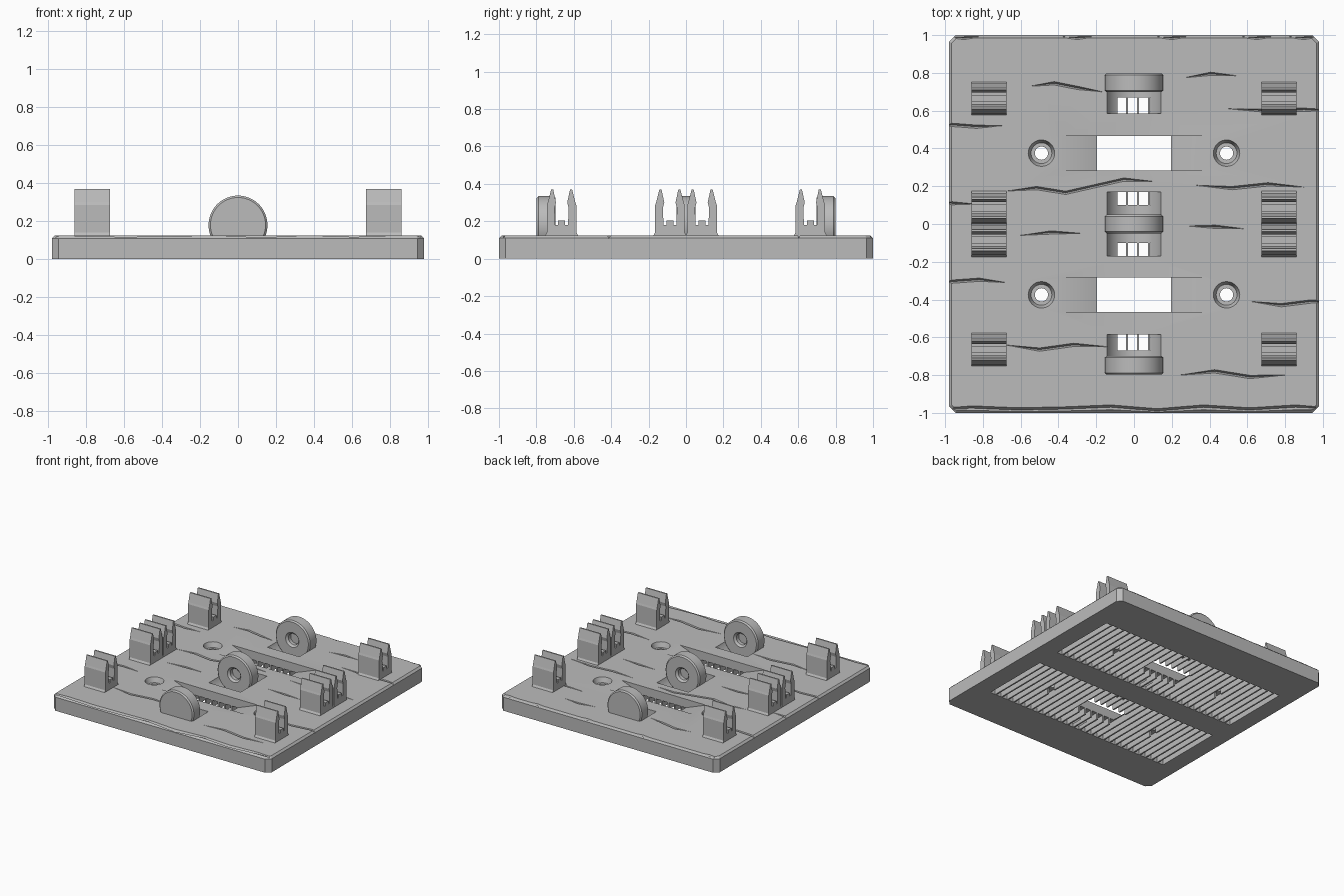
import bpy, bmesh, math
from mathutils import Matrix, Vector

default = bpy.data.objects.get("Cube")
if default:
    bpy.data.objects.remove(default)

grey = bpy.data.materials.new("plain grey")
grey.use_nodes = True
grey.diffuse_color = (0.5, 0.5, 0.5, 1)
grey.node_tree.nodes["Principled BSDF"].inputs["Base Color"].default_value = grey.diffuse_color

TOP = 0.125        # plate surface height
CEILING = 0.055    # roof of the grille slots underneath
AXLE = 0.18        # hub centre height
HUB_R = 0.155


def finish(bm, name):
    bmesh.ops.recalc_face_normals(bm, faces=bm.faces)
    mesh = bpy.data.meshes.new(name)
    bm.to_mesh(mesh)
    bm.free()
    mesh.materials.append(grey)
    obj = bpy.data.objects.new(name, mesh)
    bpy.context.collection.objects.link(obj)
    return obj


def activate(obj):
    bpy.ops.object.select_all(action='DESELECT')
    obj.select_set(True)
    bpy.context.view_layer.objects.active = obj


def smooth(obj):
    activate(obj)
    bpy.ops.object.shade_smooth_by_angle(angle=math.radians(30))


def box(bm, low, high):
    low, high = Vector(low), Vector(high)
    place = Matrix.Translation((low + high) / 2) @ Matrix.Diagonal((*(high - low), 1))
    return bmesh.ops.create_cube(bm, size=1, matrix=place)["verts"]


def prism(bm, outline, depth):
    """Close an outline of points and sweep it along a vector."""
    face = bm.faces.new([bm.verts.new(p) for p in outline])
    swept = bmesh.ops.extrude_face_region(bm, geom=[face])["geom"]
    bmesh.ops.translate(bm, vec=depth, verts=[v for v in swept if isinstance(v, bmesh.types.BMVert)])


def lathe(bm, profile, centre, axis, steps=48):
    """Spin (radius, height) points around an axis through centre."""
    side = Vector((1, 0, 0))
    verts = [bm.verts.new(centre + side * r + axis * h) for r, h in profile]
    edges = [bm.edges.new(pair) for pair in zip(verts, verts[1:])]
    bmesh.ops.spin(bm, geom=verts + edges, cent=centre, axis=axis, angle=math.tau, steps=steps)
    bmesh.ops.remove_doubles(bm, verts=bm.verts, dist=0.0001)


def carve(target, bm, name):
    """Cut the shape in bm out of the target."""
    cutter = finish(bm, name)
    cutter.hide_render = True
    activate(target)
    cut = target.modifiers.new(name, 'BOOLEAN')
    cut.operation = 'DIFFERENCE'
    cut.solver = 'EXACT'
    cut.object = cutter
    bpy.ops.object.modifier_apply(modifier=cut.name)
    bpy.data.objects.remove(cutter)


# Base plate with clipped corners and a chamfered top rim
bm = bmesh.new()
box(bm, (-0.98, -1, 0), (0.98, 1, TOP))
upright = [e for e in bm.edges if abs(e.verts[0].co.z - e.verts[1].co.z) > 0.1]
bmesh.ops.bevel(bm, geom=upright, offset=0.035, segments=1, affect='EDGES')
rim = [e for e in bm.edges if all(v.co.z > 0.1 for v in e.verts)]
bmesh.ops.bevel(bm, geom=rim, offset=0.015, segments=1, affect='EDGES')
plate = finish(bm, "base_plate")

# Grille slots in the underside, leaving thin ribs between them
bm = bmesh.new()
for near, far in ((0.1, 0.67), (-0.67, -0.1)):
    for k in range(-14, 15):
        x = k * 0.058 - 0.008
        box(bm, (x - 0.023, near, -0.1), (x + 0.023, far, CEILING))
carve(plate, bm, "grille_cutter")

# Round troughs beside the hubs
bm = bmesh.new()
for side in (-1, 1):
    for near, far in ((0.04, 0.17), (0.585, 0.71)):
        profile = [(0, near), (HUB_R - 0.002, near), (HUB_R - 0.002, far), (0, far)]
        lathe(bm, profile, Vector((0, 0, AXLE)), Vector((0, side, 0)))
carve(plate, bm, "trough_cutter")

# Windows with a ramp at each end
bm = bmesh.new()
half = [(0.195, -0.1), (0.195, CEILING), (0.38, TOP), (0.38, 0.2)]
section = half + [(-x, z) for x, z in reversed(half)]
for y in (-0.375, 0.375):
    prism(bm, [(x, y - 0.092, z) for x, z in section], (0, 0.184, 0))
carve(plate, bm, "window_cutter")

# Countersunk screw holes
bm = bmesh.new()
for x in (-0.49, 0.49):
    for y in (-0.375, 0.375):
        profile = [(0, -0.1), (0.035, -0.1), (0.035, 0.085), (0.055, 0.085), (0.07, TOP), (0.07, 0.2), (0, 0.2)]
        lathe(bm, profile, Vector((x, y, 0)), Vector((0, 0, 1)), 32)
carve(plate, bm, "screw_hole_cutter")


# Wood cracks: tapered V grooves through evenly spaced kinks
def crack(bm, start, end, kinks, width=0.011, depth=0.025):
    rings = []
    last = len(kinks) - 1
    for i, y in enumerate(kinks):
        x = start + (end - start) * i / last
        taper = 1 if 0 < i < last else 0.15
        w = width * taper
        ring = [(x, y - w, TOP + 0.006), (x, y + w, TOP + 0.006), (x, y, TOP - depth * taper)]
        rings.append([bm.verts.new(p) for p in ring])
    bm.faces.new(rings[0])
    bm.faces.new(rings[-1])
    for a, b in zip(rings, rings[1:]):
        for j in range(3):
            n = (j + 1) % 3
            bm.faces.new((a[j], a[n], b[n], b[j]))


bm = bmesh.new()
crack(bm, -0.55, -0.17, (0.73, 0.745, 0.72, 0.7))
crack(bm, 0.27, 0.54, (0.775, 0.795, 0.785))
crack(bm, 0.5, 1.1, (0.61, 0.6, 0.605, 0.6))
crack(bm, -1.1, -0.7, (0.5, 0.525, 0.515, 0.52))
crack(bm, -0.67, 0.1, (0.175, 0.19, 0.165, 0.2, 0.235, 0.225))
crack(bm, 0.33, 0.9, (0.205, 0.19, 0.21, 0.195))
crack(bm, -1.1, -0.84, (0.13, 0.11, 0.105))
crack(bm, -0.6, -0.28, (-0.06, -0.045, -0.05))
crack(bm, 0.28, 0.58, (-0.01, -0.015, -0.025))
crack(bm, -1.1, -0.68, (-0.31, -0.305, -0.295, -0.31))
crack(bm, 0.62, 1.1, (-0.41, -0.43, -0.41, -0.42))
crack(bm, -0.68, -0.14, (-0.64, -0.665, -0.64, -0.65))
crack(bm, 0.24, 0.8, (-0.8, -0.78, -0.81, -0.8))
carve(plate, bm, "crack_cutter")

# Worn front and back rims
bm = bmesh.new()
crack(bm, -1.1, 1.1, (-0.98, -0.975, -0.985, -0.98, -0.97, -0.99, -0.97, -0.985, -0.97, -0.98), 0.016, 0.02)
for x in (-0.9, -0.3, 0.2, 0.65, 0.9):
    crack(bm, x - 0.12, x + 0.12, (0.995, 0.985, 0.995), 0.012, 0.02)
carve(plate, bm, "rim_cutter")
smooth(plate)

# Round hubs: blind sockets on the end ones, a socket on both sides of the middle one
socket = [(HUB_R - 0.01, 0.05), (0.06, 0.05), (0.045, 0.035), (0.045, 0.005), (0, 0.005)]
shell = [(HUB_R, -0.04), (HUB_R, 0.04)]
blank = [(0, -0.05), (HUB_R - 0.01, -0.05)]
for name, y, facing in (("front_hub", -0.748, 1), ("middle_hub", 0, 1), ("back_hub", 0.748, -1)):
    back = [(r, -h) for r, h in reversed(socket)] if name == "middle_hub" else blank
    bm = bmesh.new()
    lathe(bm, back + shell + socket, Vector((0, y, AXLE)), Vector((0, facing, 0)), 64)
    smooth(finish(bm, name))

# Two-pronged snap clips down both sides
half = [(0.088, 0.115), (0.088, TOP), (0.079, 0.14), (0.079, 0.285), (0.074, 0.3),
        (0.056, 0.37), (0.045, 0.37), (0.03, 0.3), (0.038, 0.27), (0.034, 0.18),
        (0.019, 0.18), (0.019, 0.205)]
section = half + [(-y, z) for y, z in reversed(half)]
for side, x in (("left", 0.767), ("right", -0.767)):
    for row, centre in (("front", -0.665), ("front_middle", -0.086), ("back_middle", 0.086), ("back", 0.665)):
        bm = bmesh.new()
        prism(bm, [(x - 0.093, centre + y, z) for y, z in section], (0.186, 0, 0))
        finish(bm, f"{side}_{row}_clip")
